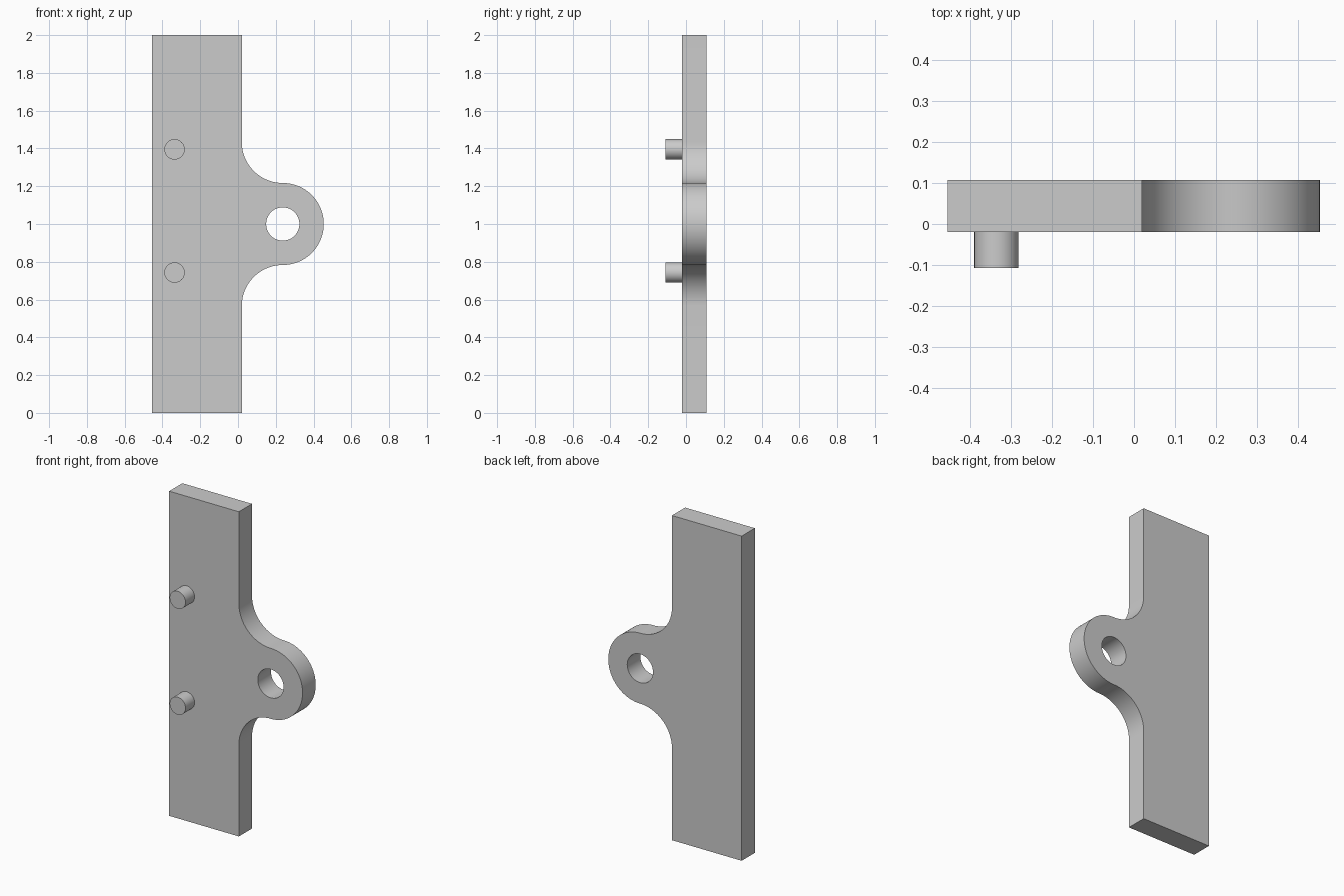
import bpy, bmesh
from math import cos, sin, pi, radians
from mathutils import Vector

cube = bpy.data.objects.get("Cube")
if cube:
    bpy.data.objects.remove(cube, do_unlink=True)

grey = bpy.data.materials.new("plain_grey")
grey.use_nodes = True
grey.diffuse_color = (0.6, 0.6, 0.6, 1)
grey.node_tree.nodes["Principled BSDF"].inputs["Base Color"].default_value = grey.diffuse_color


def arc(cx, cz, r, start, end, steps):
    """Points along an arc in the xz plane, angles in degrees."""
    angles = [radians(start + (end - start) * i / steps) for i in range(steps + 1)]
    return [(cx + r * cos(a), cz + r * sin(a)) for a in angles]


def extruded(name, loops, y_front, y_back):
    """Solid from an outline and optional hole loops, extruded along y."""
    bm = bmesh.new()
    edges = []
    for loop in loops:
        verts = [bm.verts.new((x, y_front, z)) for x, z in loop]
        edges += [bm.edges.new((v, verts[i - 1])) for i, v in enumerate(verts)]
    bmesh.ops.triangle_fill(bm, use_beauty=True, edges=edges, normal=(0, -1, 0))
    result = bmesh.ops.extrude_face_region(bm, geom=bm.faces[:], use_keep_orig=True)
    moved = [g for g in result["geom"] if isinstance(g, bmesh.types.BMVert)]
    bmesh.ops.translate(bm, verts=moved, vec=Vector((0, y_back - y_front, 0)))
    bmesh.ops.recalc_face_normals(bm, faces=bm.faces[:])
    mesh = bpy.data.meshes.new(name)
    bm.to_mesh(mesh)
    bm.free()
    mesh.materials.append(grey)
    obj = bpy.data.objects.new(name, mesh)
    bpy.context.collection.objects.link(obj)
    bpy.ops.object.select_all(action="DESELECT")
    obj.select_set(True)
    bpy.context.view_layer.objects.active = obj
    bpy.ops.object.shade_smooth_by_angle(angle=radians(30))
    return obj


# Plate with a rounded lug blended in by two fillets
left, edge, radius = -0.455, 0.02, 0.217
lug_x, lug_z = edge + radius, 1.0
outline = [(left, 0), (edge, 0)]
outline += arc(lug_x, lug_z - 2 * radius, radius, 180, 90, 24)
outline += arc(lug_x, lug_z, radius, -90, 90, 48)[1:]
outline += arc(lug_x, lug_z + 2 * radius, radius, 270, 180, 24)[1:]
outline += [(edge, 2), (left, 2)]
hole = arc(lug_x, lug_z, 0.088, 0, 360, 48)[:-1]
extruded("plate_with_lug", [outline, hole], -0.02, 0.108)

# Two locating pins on the front face
for name, z in (("lower_pin", 0.743), ("upper_pin", 1.395)):
    extruded(name, [arc(-0.336, z, 0.054, 0, 360, 40)[:-1]], -0.108, -0.02)
